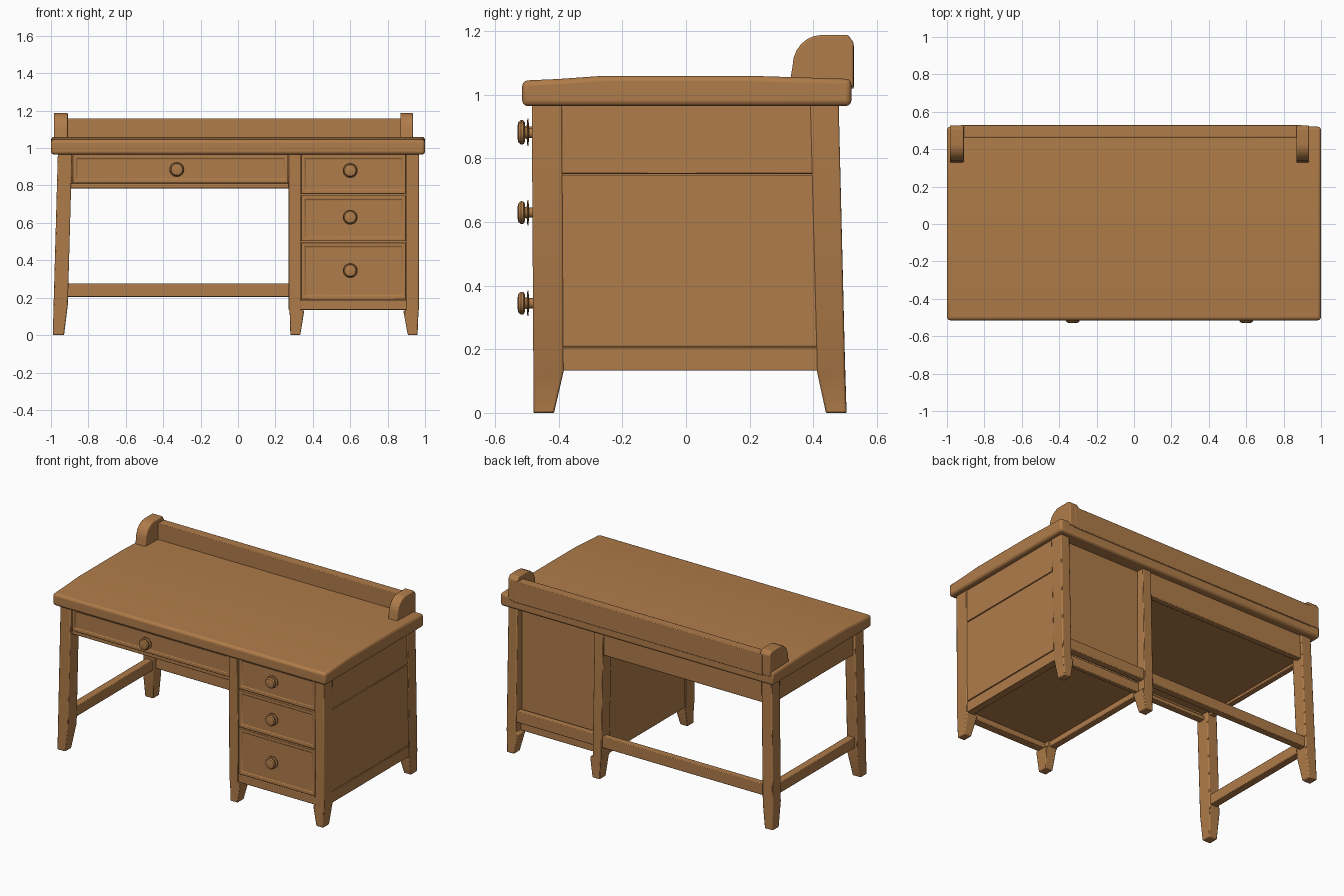
import bpy, bmesh, math

if "Cube" in bpy.data.objects:
    bpy.data.objects.remove(bpy.data.objects["Cube"])

wood = bpy.data.materials.new("warm_wood")
wood.diffuse_color = (0.43, 0.2, 0.067, 1)
wood.use_nodes = True
wood.node_tree.nodes["Principled BSDF"].inputs["Base Color"].default_value = wood.diffuse_color


def finish(name, bm, bevel=0.0, segs=2):
    bmesh.ops.recalc_face_normals(bm, faces=bm.faces[:])
    me = bpy.data.meshes.new(name)
    bm.to_mesh(me)
    bm.free()
    ob = bpy.data.objects.new(name, me)
    bpy.context.collection.objects.link(ob)
    me.materials.append(wood)
    if bevel:
        m = ob.modifiers.new("soft_edges", 'BEVEL')
        m.width, m.segments, m.limit_method = bevel, segs, 'ANGLE'
        m.angle_limit = math.radians(35)
    bpy.ops.object.select_all(action='DESELECT')
    ob.select_set(True)
    bpy.context.view_layer.objects.active = ob
    bpy.ops.object.shade_smooth_by_angle(angle=math.radians(35))
    return ob


def loft(name, sections, bevel=0.006):
    """Stack of rectangles (z, x0, x1, y0, y1) joined into a solid."""
    bm = bmesh.new()
    rings = [[bm.verts.new((x, y, z)) for x, y in ((x0, y0), (x1, y0), (x1, y1), (x0, y1))]
             for z, x0, x1, y0, y1 in sections]
    for a, b in zip(rings, rings[1:]):
        for i in range(4):
            j = (i + 1) % 4
            bm.faces.new((a[i], a[j], b[j], b[i]))
    bm.faces.new(rings[0])
    bm.faces.new(rings[-1])
    return finish(name, bm, bevel)


def box(name, x0, x1, y0, y1, z0, z1, bevel=0.004):
    return loft(name, [(z0, x0, x1, y0, y1), (z1, x0, x1, y0, y1)], bevel)


def extrude_x(name, profile, x0, x1, bevel, segs=3):
    bm = bmesh.new()
    a = [bm.verts.new((x0, y, z)) for y, z in profile]
    b = [bm.verts.new((x1, y, z)) for y, z in profile]
    n = len(a)
    for i in range(n):
        bm.faces.new((a[i], a[(i + 1) % n], b[(i + 1) % n], b[i]))
    bm.faces.new(a)
    bm.faces.new(b)
    return finish(name, bm, bevel, segs)


def drawer(name, x0, x1, z0, z1):
    """Drawer front with a shallow recessed panel."""
    bm = bmesh.new()
    bmesh.ops.create_cube(bm, size=1)
    for v in bm.verts:
        v.co = ((x0 + x1) / 2 + v.co.x * (x1 - x0), -0.45 + v.co.y * 0.05,
                (z0 + z1) / 2 + v.co.z * (z1 - z0))
    bm.normal_update()
    front = [f for f in bm.faces if f.normal.y < -0.9]
    bmesh.ops.inset_region(bm, faces=front, thickness=0.028)
    bmesh.ops.inset_region(bm, faces=front, thickness=0.005, depth=-0.006)
    finish(name, bm, 0.003)


def knob(name, x, z):
    """Lathed knob: base flange, stem and rounded head."""
    bm = bmesh.new()
    prof = [(0, -0.47), (0.04, -0.47), (0.04, -0.496), (0.034, -0.5), (0.019, -0.5), (0.017, -0.507),
            (0.028, -0.507), (0.035, -0.511), (0.036, -0.519), (0.03, -0.527), (0.016, -0.53), (0, -0.53)]
    prof[1] = (0.016, -0.47)
    prof[2:4] = [(0.016, -0.494), (0.04, -0.495), (0.04, -0.499)]
    vs = [bm.verts.new((x + r, y, z)) for r, y in prof]
    es = [bm.edges.new(p) for p in zip(vs, vs[1:])]
    bmesh.ops.spin(bm, geom=vs + es, cent=(x, 0, z), axis=(0, 1, 0), angle=2 * math.pi, steps=24)
    bmesh.ops.remove_doubles(bm, verts=bm.verts[:], dist=1e-5)
    finish(name, bm)


# Table top with a gently dipped front
extrude_x("table_top", [(-0.515, 0.965), (-0.515, 1.045), (-0.4, 1.05), (-0.26, 1.06), (0.2, 1.06),
                        (0.52, 1.05), (0.52, 0.965)], -1, 1, 0.017)

# Back rail and its rounded end brackets
box("back_rail", -0.93, 0.90, 0.463, 0.528, 1.02, 1.158)
arc = [(0.425 - 0.09 * math.cos(t), 1.09 + 0.098 * math.sin(t))
       for t in [math.radians(a) for a in range(0, 91, 15)]]
bracket = [(0.325, 1.03)] + arc + [(0.51, 1.188), (0.527, 1.165), (0.527, 1.025)]
for name, x0, x1 in (("left_bracket", -0.985, -0.91), ("right_bracket", 0.868, 0.935)):
    extrude_x(name, bracket, x0, x1, 0.006)

# Legs: open left side, then cabinet posts with short tapered feet
for name, fy in (("front", (-0.485, -0.39, -0.48, -0.385, -0.48, -0.415)),
                 ("rear", (0.39, 0.48, 0.412, 0.5, 0.44, 0.505))):
    a0, a1, b0, b1, c0, c1 = fy
    loft(name + "_left_leg", [(0, -0.99, -0.93, c0, c1), (0.16, -0.986, -0.91, b0, b1),
                              (0.98, -0.963, -0.887, a0, a1)])
    loft(name + "_middle_leg", [(0, 0.28, 0.333, c0, c1), (0.13, 0.276, 0.354, b0, b1),
                                (0.135, 0.271, 0.335, b0, b1), (0.98, 0.271, 0.335, a0, a1)])
    loft(name + "_right_leg", [(0, 0.908, 0.96, c0, c1), (0.13, 0.884, 0.965, b0, b1),
                               (0.135, 0.9, 0.967, b0, b1), (0.98, 0.9, 0.967, a0, a1)])

# Knee-space drawer case and aprons
drawer("wide_drawer", -0.884, 0.268, 0.812, 0.966)
box("front_apron_rail", -0.9, 0.28, -0.465, -0.42, 0.785, 0.81)
box("left_apron", -0.95, -0.91, -0.42, 0.42, 0.81, 0.97)
box("rear_apron", -0.9, 0.28, 0.43, 0.47, 0.81, 0.97)
box("drawer_case_bottom", -0.92, 0.28, -0.43, 0.44, 0.825, 0.845, 0)

# Stretchers
box("left_stretcher", -0.965, -0.915, -0.42, 0.44, 0.2, 0.27)
box("rear_stretcher", -0.94, 0.93, 0.44, 0.487, 0.205, 0.277)

# Drawer cabinet carcass
box("cabinet_inner_side", 0.28, 0.325, -0.42, 0.43, 0.135, 0.97)
for name, z0, z1 in (("upper", 0.752, 0.975), ("middle", 0.209, 0.748), ("lower", 0.133, 0.205)):
    box("cabinet_outer_side_" + name, 0.915, 0.963, -0.41, 0.43, z0, z1, 0.003)
box("cabinet_core", 0.32, 0.93, -0.43, 0.43, 0.17, 0.97, 0)
box("cabinet_front_base", 0.325, 0.91, -0.475, -0.42, 0.135, 0.186)
box("cabinet_rear_base", 0.325, 0.91, 0.41, 0.44, 0.135, 0.2)

# Cabinet drawers and all knobs
for name, z0, z1 in (("top_drawer", 0.755, 0.966), ("middle_drawer", 0.502, 0.747),
                     ("bottom_drawer", 0.19, 0.495)):
    drawer(name, 0.337, 0.898, z0, z1)
for i, (x, z) in enumerate(((-0.327, 0.885), (0.6, 0.88), (0.6, 0.63), (0.6, 0.345))):
    knob("knob_%d" % (i + 1), x, z)
